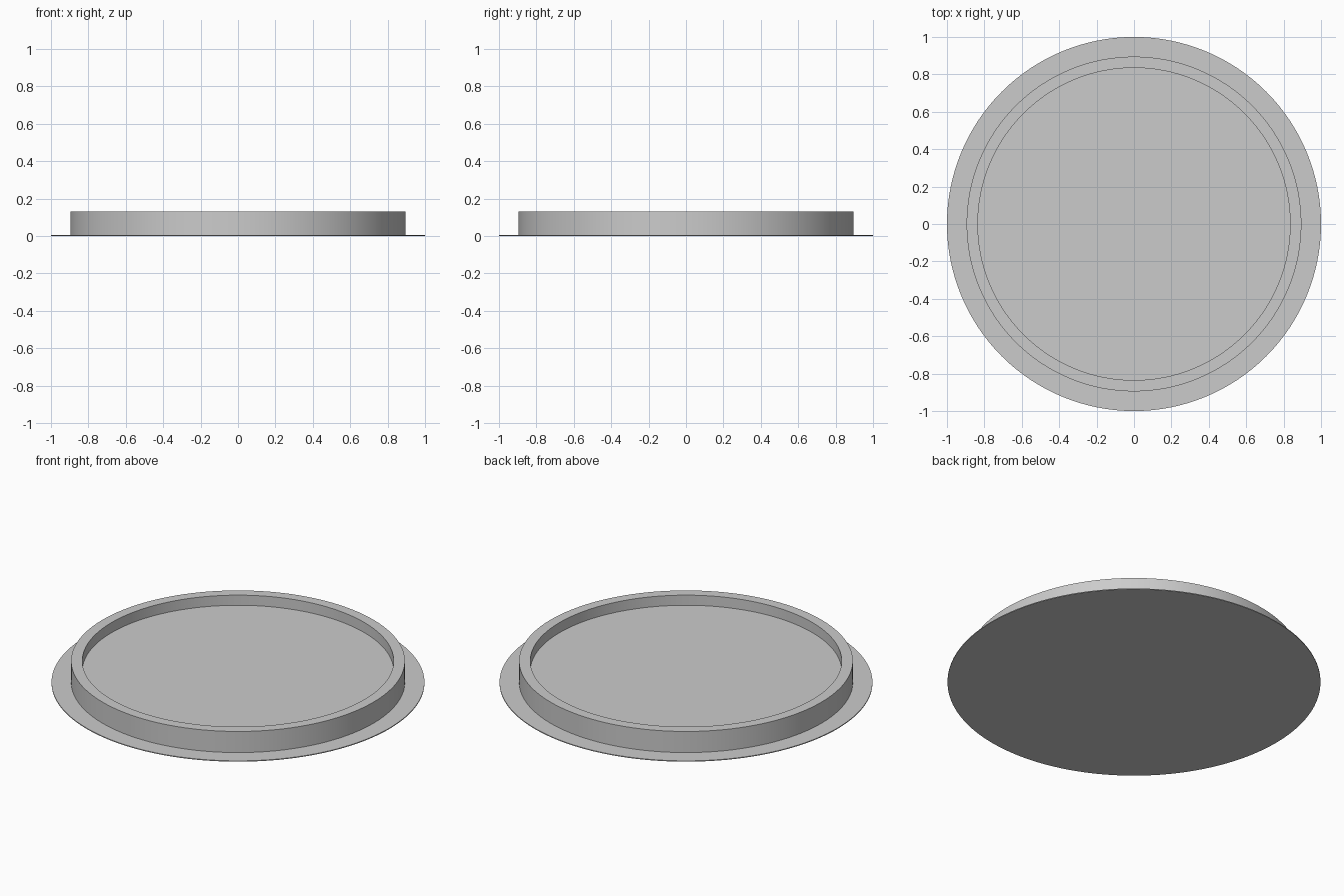
import bpy
import bmesh
import math

cube = bpy.data.objects.get("Cube")
if cube:
    bpy.data.objects.remove(cube, do_unlink=True)

SEGMENTS = 128

# Single plain grey
grey = bpy.data.materials.new("plain_grey")
grey.use_nodes = True
colour = (0.6, 0.6, 0.6, 1)
grey.diffuse_color = colour
grey.node_tree.nodes["Principled BSDF"].inputs["Base Color"].default_value = colour


def lathe(name, profile):
    """Revolve (radius, height) points around z and cap both ends."""
    bm = bmesh.new()
    rings = []
    for radius, height in profile:
        ring = bmesh.ops.create_circle(bm, segments=SEGMENTS, radius=radius)["verts"]
        for v in ring:
            v.co.z = height
        rings.append(ring)
    for a, b in zip(rings, rings[1:]):
        for i in range(SEGMENTS):
            j = (i + 1) % SEGMENTS
            bm.faces.new((a[i], a[j], b[j], b[i]))
    bm.faces.new(rings[0])
    bm.faces.new(rings[-1])
    bmesh.ops.recalc_face_normals(bm, faces=bm.faces)
    mesh = bpy.data.meshes.new(name)
    bm.to_mesh(mesh)
    bm.free()
    mesh.materials.append(grey)
    obj = bpy.data.objects.new(name, mesh)
    bpy.context.collection.objects.link(obj)
    bpy.ops.object.select_all(action="DESELECT")
    obj.select_set(True)
    bpy.context.view_layer.objects.active = obj
    bpy.ops.object.shade_smooth_by_angle(angle=math.radians(30))
    return obj


# Thin flange, upright rim and recessed floor in one closed profile
lathe("flanged_lid", [
    (1.0, 0.0), (1.0, 0.005),        # flange edge
    (0.895, 0.005), (0.895, 0.13),   # outer wall
    (0.835, 0.13), (0.835, 0.07),    # rim top and inner wall
])
